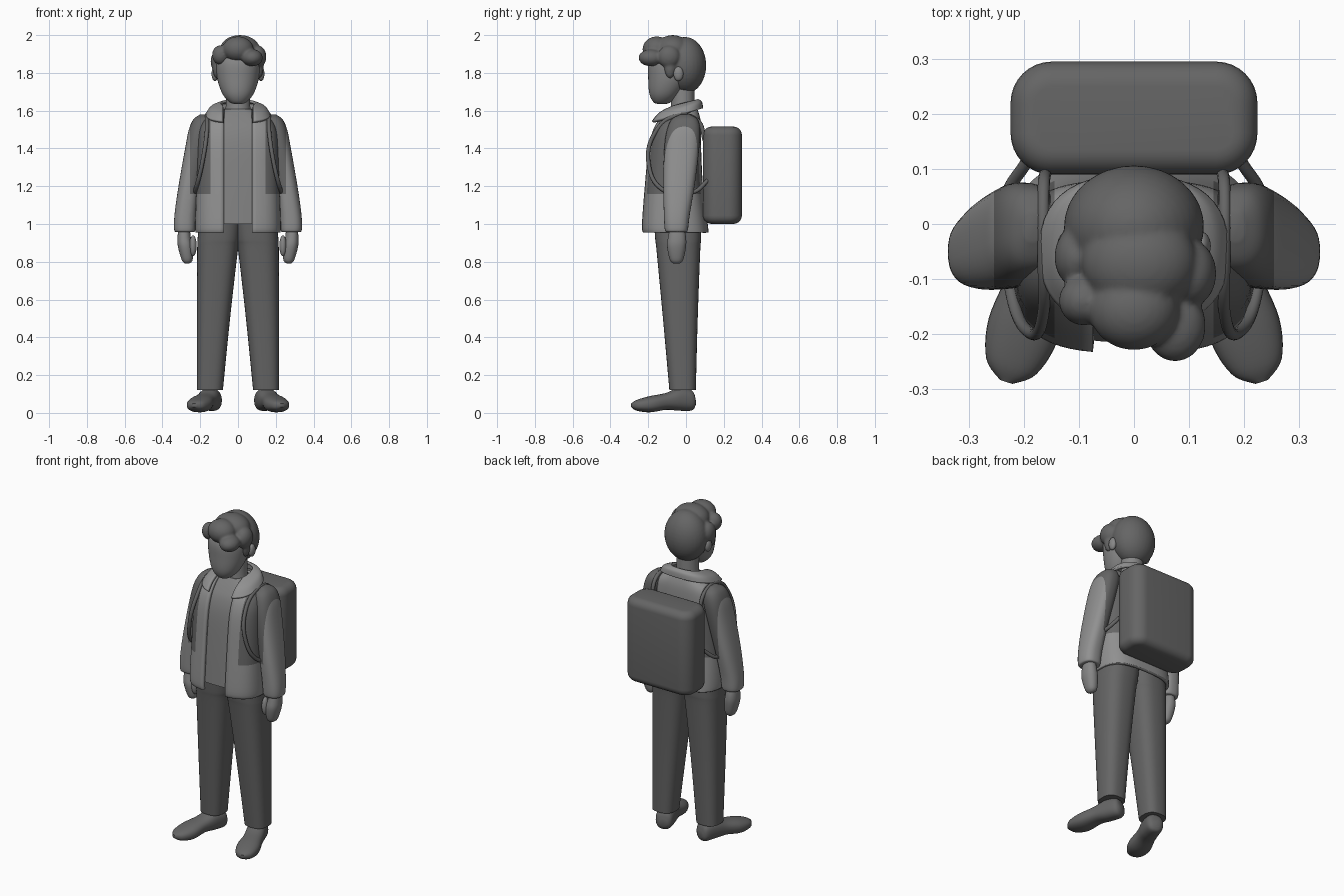
import bpy, bmesh
from math import sin, cos, asin, pi, radians, copysign
from mathutils import Matrix, Vector

if "Cube" in bpy.data.objects:
    bpy.data.objects.remove(bpy.data.objects["Cube"])


def material(name, value):
    mat = bpy.data.materials.new(name)
    mat.use_nodes = True
    colour = (value, value, value, 1)
    mat.diffuse_color = colour
    mat.node_tree.nodes["Principled BSDF"].inputs["Base Color"].default_value = colour
    return mat


dark = material("dark grey", 0.13)
light = material("light grey", 0.28)
skin = material("skin grey", 0.24)
shirt_grey = material("shirt grey", 0.22)


def finish(name, bm, *mats, mirror=False):
    """Turn a bmesh into a smooth-shaded object, optionally mirrored in x."""
    mesh = bpy.data.meshes.new(name)
    bm.to_mesh(mesh)
    bm.free()
    obj = bpy.data.objects.new(name, mesh)
    bpy.context.collection.objects.link(obj)
    for mat in mats:
        mesh.materials.append(mat)
    bpy.ops.object.select_all(action="DESELECT")
    obj.select_set(True)
    bpy.context.view_layer.objects.active = obj
    bpy.ops.object.shade_smooth_by_angle(angle=radians(40))
    if mirror:
        obj.modifiers.new("mirror", "MIRROR").use_mirror_merge = False
    return obj


def smooth_sections(sections, steps):
    """Catmull-Rom interpolation between cross-sections."""
    rows = [Vector(s) for s in sections]
    result = []
    for i in range(len(rows) - 1):
        a, b, c = rows[max(i - 1, 0)], rows[i], rows[i + 1]
        d = rows[min(i + 2, len(rows) - 1)]
        for k in range(steps):
            t = k / steps
            result.append(b + (c - a) * (t / 2)
                          + (a * 2 - b * 5 + c * 4 - d) * (t * t / 2)
                          + (b * 3 - a - c * 3 + d) * (t ** 3 / 2))
    return result + [rows[-1]]


def loft(sections, power=0.8, gap=0, sides=40, steps=5):
    """Skin rounded rings given as (height, x min, x max, y min, y max)."""
    bm = bmesh.new()
    rings = []
    for z, x0, x1, y0, y1 in smooth_sections(sections, steps):
        rx, ry = (x1 - x0) / 2, (y1 - y0) / 2
        start = asin(min(gap / rx, 1) ** (1 / power)) if gap else 0
        count = sides + 1 if gap else sides
        ring = []
        for k in range(count):
            t = start + (2 * pi - 2 * start) * k / sides
            px = copysign(abs(sin(t)) ** power, sin(t))
            py = copysign(abs(cos(t)) ** power, cos(t))
            ring.append(bm.verts.new((x0 + rx + rx * px, y0 + ry - ry * py, z)))
        rings.append(ring)
    for low, high in zip(rings, rings[1:]):
        for k in range(sides):
            n = (k + 1) % len(low)
            bm.faces.new((low[k], low[n], high[n], high[k]))
    if not gap:
        bm.faces.new(rings[0][::-1])
        bm.faces.new(rings[-1])
    return bm


def centred(rows):
    """Expand (height, half width, y min, y max) rows to full sections."""
    return [(z, -w, w, y0, y1) for z, w, y0, y1 in rows]


def paint_vest(bm, inner, outer, bottom):
    """Cut along the harness borders and colour the band between them."""
    cuts = [((s * x, 0, 0), (1, 0, 0)) for x in (inner, outer) for s in (-1, 1)]
    cuts.append(((0, 0, bottom), (0, 0, 1)))
    for co, no in cuts:
        geom = bm.verts[:] + bm.edges[:] + bm.faces[:]
        bmesh.ops.bisect_plane(bm, geom=geom, plane_co=co, plane_no=no)
    for face in bm.faces:
        c = face.calc_center_median()
        face.material_index = int(inner < abs(c.x) < outer and c.z > bottom)


def blob(bm, centre, radius):
    mat = Matrix.Translation(centre) @ Matrix.Diagonal((*radius, 1))
    bmesh.ops.create_uvsphere(bm, u_segments=32, v_segments=20, radius=1, matrix=mat)


def thicken(obj, amount):
    mod = obj.modifiers.new("thickness", "SOLIDIFY")
    mod.thickness = amount
    mod.offset = -1


# Open jacket with the dark harness area on each shoulder
torso = [(0.955, 0.225, -0.23, 0.12), (1, 0.227, -0.235, 0.115),
         (1.2, 0.22, -0.22, 0.09), (1.4, 0.215, -0.2, 0.08),
         (1.5, 0.205, -0.175, 0.08), (1.56, 0.17, -0.14, 0.075),
         (1.61, 0.09, -0.1, 0.06)]
bm = loft(centred(torso), power=0.65, gap=0.075, sides=64)
paint_vest(bm, 0.145, 0.262, 1.16)
thicken(finish("jacket", bm, light, dark), 0.018)

# Shirt under the jacket
inner = [(max(z, 0.99), w - 0.02, y0 + 0.02, y1 - 0.02) for z, w, y0, y1 in torso[1:]]
finish("shirt", loft(centred(inner), power=0.65), shirt_grey)

# Folded collar, sloping down to the front
bm = loft(centred([(1.59, 0.172, -0.19, 0.09), (1.625, 0.145, -0.155, 0.085),
                   (1.645, 0.09, -0.1, 0.065)]), gap=0.08)
for v in bm.verts:
    v.co.z += 0.25 * v.co.y
thicken(finish("collar", bm, light), 0.015)

# Sleeves
bm = loft([(0.957, 0.235, 0.325, -0.1, 0), (0.97, 0.226, 0.338, -0.112, 0.01),
           (1.05, 0.22, 0.336, -0.117, 0.02), (1.2, 0.2, 0.315, -0.12, 0.045),
           (1.4, 0.16, 0.28, -0.115, 0.07), (1.5, 0.14, 0.26, -0.1, 0.075),
           (1.555, 0.14, 0.235, -0.075, 0.06), (1.58, 0.17, 0.2, -0.03, 0.02)])
paint_vest(bm, 0.1, 0.255, 1.16)
finish("sleeve", bm, light, dark, mirror=True)

# Hands with thumbs
bm = loft([(0.79, 0.26, 0.28, -0.065, -0.035), (0.81, 0.24, 0.298, -0.085, -0.015),
           (0.88, 0.24, 0.318, -0.1, 0), (0.93, 0.25, 0.32, -0.095, 0),
           (0.98, 0.255, 0.315, -0.085, -0.01)], power=0.9, sides=24)
blob(bm, (0.238, -0.075, 0.885), (0.019, 0.024, 0.055))
finish("hand", bm, skin, mirror=True)

# Trouser legs meeting at the crotch
bm = loft([(0.12, 0.08, 0.218, -0.088, 0.052), (0.5, 0.042, 0.218, -0.122, 0.062),
           (0.85, 0.002, 0.216, -0.155, 0.075), (0.92, -0.01, 0.214, -0.163, 0.08),
           (1.02, -0.02, 0.205, -0.17, 0.08)], power=0.75)
finish("trouser_leg", bm, dark, mirror=True)

# Shoes, lofted heel to toe and turned outward
bm = loft([(0, -0.025, 0.025, 0.035, 0.075), (0.02, -0.048, 0.048, 0.012, 0.12),
           (0.09, -0.055, 0.055, 0.012, 0.13), (0.16, -0.054, 0.058, 0.016, 0.105),
           (0.25, -0.066, 0.066, 0.003, 0.088), (0.32, -0.048, 0.048, 0.012, 0.068),
           (0.35, -0.012, 0.012, 0.03, 0.05)], power=0.85, sides=32)
turn = Matrix.Rotation(radians(18), 4, "Z") @ Matrix.Rotation(pi / 2, 4, "X")
bm.transform(Matrix.Translation((0.125, 0.045, 0)) @ turn)
finish("shoe", bm, dark, mirror=True)

# Neck and head
finish("neck", loft(centred([(1.5, 0.08, -0.1, 0.05), (1.6, 0.066, -0.08, 0.045),
                             (1.74, 0.062, -0.08, 0.045)]), power=1), skin)
bm = loft(centred([(1.635, 0.015, -0.145, -0.11), (1.645, 0.045, -0.172, -0.08),
                   (1.69, 0.083, -0.194, -0.03), (1.77, 0.11, -0.2, 0.02),
                   (1.86, 0.115, -0.198, 0.03), (1.93, 0.085, -0.16, 0.02),
                   (1.96, 0.03, -0.11, 0)]), power=0.95)
finish("head", bm, skin)

# Ears
bm = bmesh.new()
blob(bm, (0.122, -0.04, 1.795), (0.018, 0.026, 0.038))
finish("ear", bm, skin, mirror=True)

# Hair as fused lumps
bm = bmesh.new()
for centre, radius in [
        ((0, -0.005, 1.84), (0.128, 0.112, 0.15)),
        ((0.01, -0.07, 1.925), (0.105, 0.09, 0.075)),
        ((0, -0.155, 1.925), (0.082, 0.075, 0.068)),
        ((0.075, -0.185, 1.88), (0.056, 0.066, 0.045)),
        ((-0.092, -0.14, 1.895), (0.045, 0.045, 0.052)),
        ((0.105, -0.09, 1.885), (0.045, 0.06, 0.06)),
        ((-0.105, -0.06, 1.86), (0.04, 0.055, 0.06)),
        ((0.11, -0.085, 1.83), (0.025, 0.03, 0.06)),
        ((-0.11, -0.085, 1.83), (0.025, 0.03, 0.06))]:
    blob(bm, centre, radius)
hair = finish("hair", bm, dark)
fuse = hair.modifiers.new("fuse", "REMESH")
fuse.mode = "VOXEL"
fuse.voxel_size = 0.007
fuse.use_smooth_shade = True
hair.modifiers.new("soften", "SMOOTH").iterations = 4

# Backpack: rounded box, upright edges softer than the rest
bm = bmesh.new()
box = Matrix.Translation((0, 0.193, 1.258)) @ Matrix.Diagonal((0.45, 0.206, 0.515, 1))
bmesh.ops.create_cube(bm, size=1, matrix=box)
upright = [e for e in bm.edges if abs(e.verts[0].co.z - e.verts[1].co.z) > 0.1]
bmesh.ops.bevel(bm, geom=upright, offset=0.075, segments=8, profile=0.5, affect="EDGES")
rims = [e for e in bm.edges if abs(e.verts[0].co.z - e.verts[1].co.z) < 0.01]
bmesh.ops.bevel(bm, geom=rims, offset=0.045, segments=6, profile=0.5, affect="EDGES")
finish("backpack", bm, dark)

# Shoulder straps looping from the pack round each arm
for side, name in ((1, "left_strap"), (-1, "right_strap")):
    curve = bpy.data.curves.new(name, "CURVE")
    curve.dimensions = "3D"
    curve.bevel_depth = 0.011
    path = [(0.16, 0.1, 1.44), (0.165, 0.06, 1.55), (0.165, -0.06, 1.57),
            (0.165, -0.16, 1.49), (0.19, -0.198, 1.32), (0.225, -0.12, 1.18),
            (0.235, 0.04, 1.17), (0.195, 0.115, 1.23)]
    spline = curve.splines.new("BEZIER")
    spline.bezier_points.add(len(path) - 1)
    for point, (x, y, z) in zip(spline.bezier_points, path):
        point.co = (side * x, y, z)
        point.handle_left_type = point.handle_right_type = "AUTO"
    curve.materials.append(dark)
    bpy.context.collection.objects.link(bpy.data.objects.new(name, curve))
